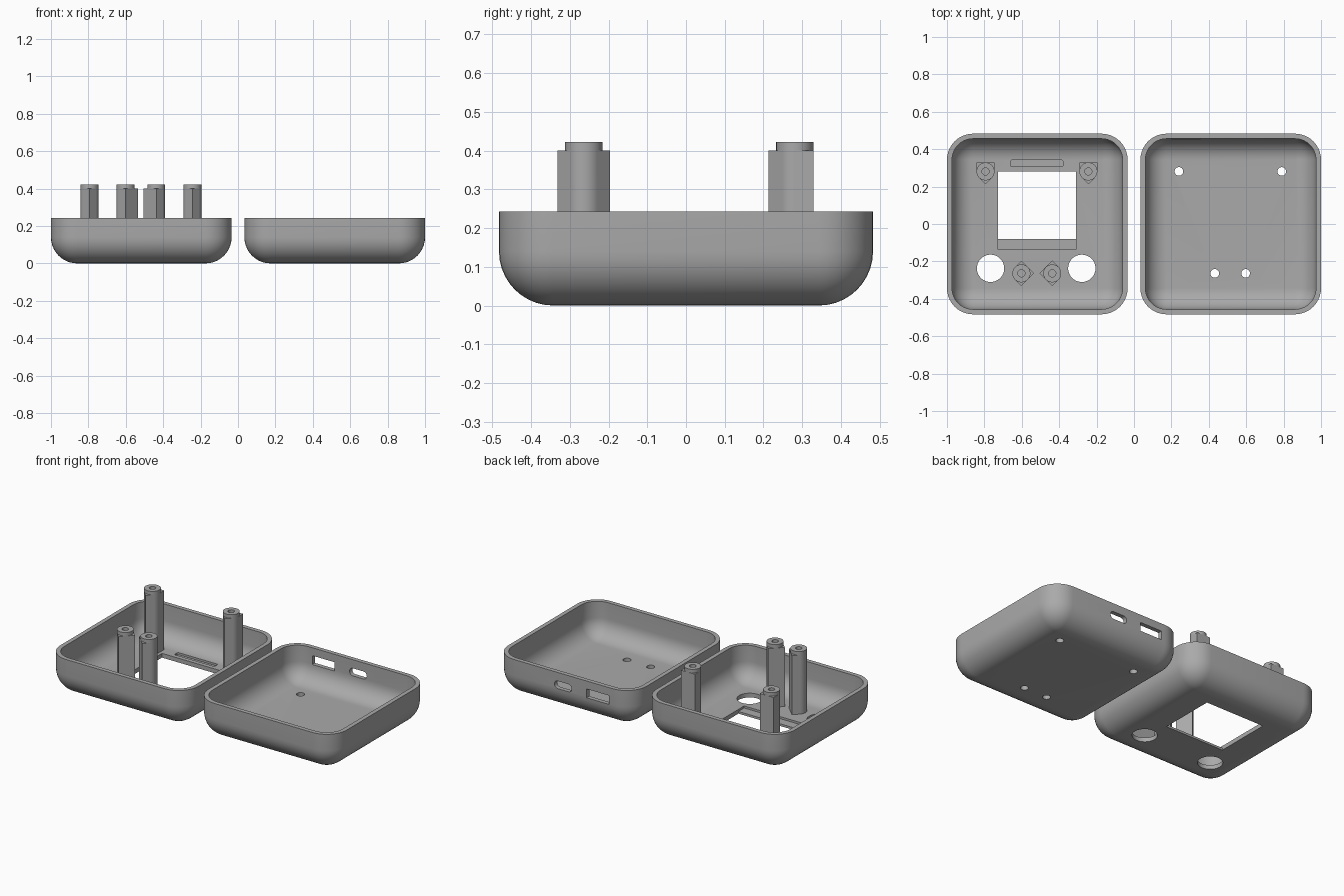
import bpy, bmesh
from math import sin, cos, pi, radians

cube = bpy.data.objects.get("Cube")
if cube:
    bpy.data.objects.remove(cube)

grey = bpy.data.materials.new("plastic_grey")
grey.use_nodes = True
grey.diffuse_color = (0.4, 0.4, 0.4, 1)
grey.node_tree.nodes["Principled BSDF"].inputs["Base Color"].default_value = (0.4, 0.4, 0.4, 1)

HALF, RADIUS, RIM, WALL = 0.483, 0.14, 0.243, 0.027
SHELL_X = 0.517


def loft(name, rings, centre=(0, 0)):
    """Skin a stack of equal-length rings and cap both ends."""
    bm = bmesh.new()
    loops = [[bm.verts.new((x + centre[0], y + centre[1], z)) for x, y, z in r] for r in rings]
    n = len(loops[0])
    for a, b in zip(loops, loops[1:]):
        for i in range(n):
            j = (i + 1) % n
            bm.faces.new((a[i], a[j], b[j], b[i]))
    bm.faces.new(loops[0][::-1])
    bm.faces.new(loops[-1])
    bmesh.ops.remove_doubles(bm, verts=bm.verts, dist=1e-5)
    bmesh.ops.recalc_face_normals(bm, faces=bm.faces)
    mesh = bpy.data.meshes.new(name)
    bm.to_mesh(mesh)
    bm.free()
    mesh.materials.append(grey)
    obj = bpy.data.objects.new(name, mesh)
    bpy.context.collection.objects.link(obj)
    return obj


def rounded_rect(hx, hy, r, z, steps=10):
    ring = []
    for k, (sx, sy) in enumerate([(1, 1), (-1, 1), (-1, -1), (1, -1)]):
        for i in range(steps + 1):
            a = (k + i / steps) * pi / 2
            ring.append((sx * (hx - r) + r * cos(a), sy * (hy - r) + r * sin(a), z))
    return ring


def activate(obj):
    bpy.ops.object.select_all(action='DESELECT')
    obj.select_set(True)
    bpy.context.view_layer.objects.active = obj


def smooth(obj):
    activate(obj)
    bpy.ops.object.shade_smooth_by_angle(angle=radians(30))


def cut(obj, cutters):
    activate(obj)
    for c in cutters:
        mod = obj.modifiers.new("cut", 'BOOLEAN')
        mod.operation, mod.solver, mod.object = 'DIFFERENCE', 'EXACT', c
        bpy.ops.object.modifier_apply(modifier=mod.name)
        bpy.data.objects.remove(c)


def shell(name, x):
    """Open tray with rounded sides, floor and corners."""
    def bowl(inset):
        r, h, rings = RADIUS - inset, HALF - inset, []
        for i in range(11):
            a = i / 10 * pi / 2
            side = h - r + r * sin(a)
            rings.append(rounded_rect(side, side, r * sin(a), RADIUS - r * cos(a)))
        return rings + [rounded_rect(h, h, r, RIM)]
    return loft(name, bowl(0) + bowl(WALL)[::-1], (x, 0))


def circle(r, z, n=72):
    return [(r * cos(2 * pi * i / n), r * sin(2 * pi * i / n), z) for i in range(n)]


def hole(x, y, r):
    return loft("hole_cutter", [circle(r, -0.05), circle(r, 0.1)], (x, y))


def block(x0, x1, y0, y1, z0, z1, r=0.0):
    hx, hy = (x1 - x0) / 2, (y1 - y0) / 2
    return loft("block_cutter", [rounded_rect(hx, hy, r, z) for z in (z0, z1)],
                ((x0 + x1) / 2, (y0 + y1) / 2))


def wall_slot(x, z, hx, hz, r):
    """Cutter through the back wall."""
    rings = [[(px + x, y, pz + z) for px, pz, y in rounded_rect(hx, hz, r, y)] for y in (0.4, 0.55)]
    return loft("slot_cutter", rings)


# Screw positions, relative to each shell's centre, with rib directions
screws = [(-0.277, 0.281, (45, 135, 270)), (0.273, 0.281, (45, 135, 270)),
          (-0.085, -0.264, (0, 90, 270)), (0.08, -0.264, (90, 180, 270))]

# Front half of the case: display window, ledge, groove and button holes
front = shell("front_shell", -SHELL_X)
cut(front, [block(-0.727, -0.31, -0.08, 0.28, -0.05, 0.1),
            block(-0.727, -0.31, -0.137, -0.07, 0.014, 0.1),
            block(-0.66, -0.38, 0.307, 0.342, 0.014, 0.1, 0.008),
            hole(-0.767, -0.237, 0.073), hole(-0.279, -0.237, 0.073)])
smooth(front)

# Back half of the case: screw holes and port openings
back = shell("back_shell", SHELL_X)
cut(back, [hole(SHELL_X + x, y, 0.023) for x, y, _ in screws]
    + [wall_slot(0.278, 0.165, 0.078, 0.028, 0.002), wall_slot(0.52, 0.165, 0.06, 0.024, 0.023)])
smooth(back)


def ribbed(r, ribs, z, n=72):
    """Circle squared off to a corner in each rib direction."""
    ring = []
    for i in range(n):
        deg = 360 * i / n
        off = min(abs((deg - d + 180) % 360 - 180) for d in ribs)
        rad = r / cos(radians(45 - off)) if off < 45 else r
        ring.append((rad * cos(radians(deg)), rad * sin(radians(deg)), z))
    return ring


# Screw posts standing on the front half
for i, (x, y, ribs) in enumerate(screws):
    post = loft(f"screw_post_{i + 1}",
                [ribbed(0.048, ribs, 0.02), ribbed(0.048, ribs, 0.4), circle(0.048, 0.4),
                 circle(0.048, 0.422), circle(0.019, 0.422), circle(0.019, 0.1)],
                (x - SHELL_X, y))
    smooth(post)
